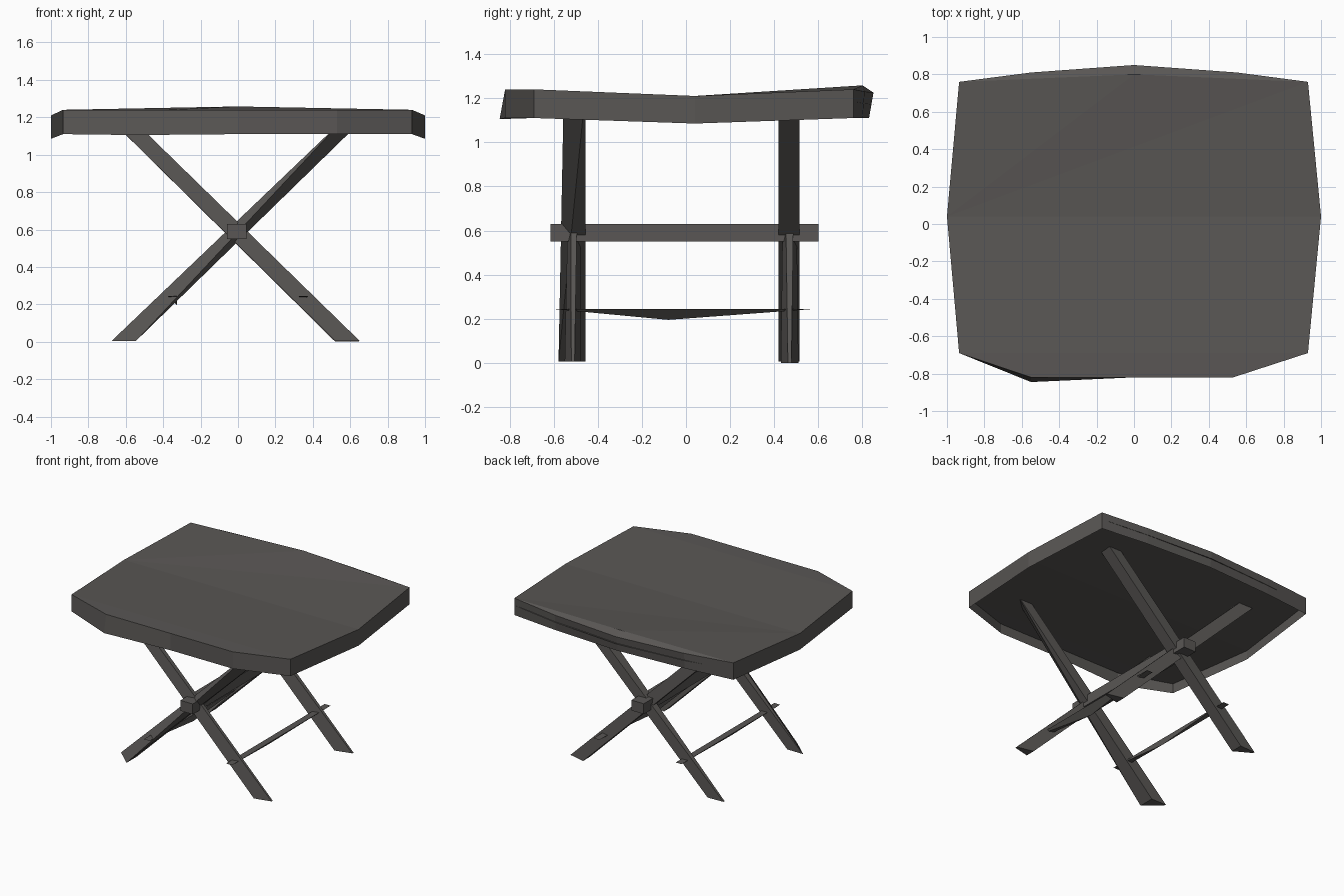
import bpy, bmesh

wood = bpy.data.materials.new("dark grey wood")
wood.diffuse_color = (0.100, 0.094, 0.089, 1)


def make(name, verts, faces):
    bm = bmesh.new()
    vs = [bm.verts.new(v) for v in verts]
    for f in faces:
        bm.faces.new([vs[i] for i in f])
    bmesh.ops.recalc_face_normals(bm, faces=bm.faces)
    me = bpy.data.meshes.new(name)
    bm.to_mesh(me)
    bm.free()
    me.materials.append(wood)
    ob = bpy.data.objects.new(name, me)
    bpy.context.collection.objects.link(ob)
    return ob


BOX = [(3, 2, 1, 0), (4, 5, 6, 7), (0, 1, 5, 4), (1, 2, 6, 5), (2, 3, 7, 6), (3, 0, 4, 7)]
# Leg with its twisted front face split along the ridge from inner foot to outer top
TWIST = [f for f in BOX if f != (0, 1, 5, 4)] + [(0, 1, 4), (1, 5, 4)]


def ring(x0, x1, y0, y1, z):
    return [(x0, y0, z), (x1, y0, z), (x1, y1, z), (x0, y1, z)]


def leg(name, foot, top, faces=BOX):
    # each end: x0, x1, front y at x0, front y at x1, back y at x1, back y at x0, z
    verts = []
    for x0, x1, a, b, c, d, z in (foot, top):
        verts += [(x0, a, z), (x1, b, z), (x1, c, z), (x0, d, z)]
    make(name, verts, faces)


# Sagging table top: counter-clockwise from the left middle
rim = [  # x, y at top, z at top, y at bottom, z at bottom
    (-1.0, 0.04, 1.21, 0.04, 1.085),
    (-0.935, -0.69, 1.24, -0.69, 1.11),
    (-0.55, -0.82, 1.24, -0.845, 1.105),
    (0.0, -0.82, 1.24, -0.82, 1.11),
    (0.53, -0.82, 1.24, -0.82, 1.11),
    (0.93, -0.69, 1.24, -0.69, 1.11),
    (1.0, 0.04, 1.21, 0.04, 1.085),
    (0.93, 0.76, 1.24, 0.76, 1.11),
    (0.55, 0.81, 1.23, 0.80, 1.11),
    (0.0, 0.85, 1.225, 0.83, 1.11),
    (-0.55, 0.81, 1.23, 0.80, 1.11),
    (-0.935, 0.76, 1.24, 0.76, 1.11),
]
n = len(rim)
verts = [(x, y, z) for x, y, z, _, _ in rim] + [(x, y, z) for x, _, _, y, z in rim]
verts.append((0.0, 0.80, 1.258))          # raised back ridge
peak = 2 * n
faces = [(i, i + n, (i + 1) % n + n, (i + 1) % n) for i in range(n)]
faces += [(1, 2, 3, 4, 5), (0, 1, 5, 6), (0, 6, 7), (0, 7, peak), (0, peak, 11)]
faces += [(peak, i, i + 1) for i in range(7, 11)]    # bevel along the back edge
make("table_top", verts, faces)

# Recessed underside board inside the rim, folded like the top
DROP = 0.055
make("underside_board", [(x, y, z - DROP) for x, y, z, _, _ in rim],
     [(5, 4, 3, 2, 1), (6, 5, 1, 0), (0, 11, 7, 6), (11, 10, 9, 8, 7)])

# Two crossed leg pairs; legs taper to triangular sections at the ends
leg("front_leg_leaning_right",
    (-0.675, -0.545, -0.46, -0.578, -0.455, -0.455, 0.005),
    (0.565, 0.67, -0.555, -0.46, -0.455, -0.455, 1.19), TWIST)
leg("back_leg_leaning_right",
    (-0.675, -0.545, 0.495, 0.42, 0.515, 0.51, 0.005),
    (0.565, 0.67, 0.42, 0.42, 0.515, 0.515, 1.19), TWIST)
leg("front_leg_leaning_left",
    (0.52, 0.65, -0.55, -0.52, -0.505, -0.475, 0.005),
    (-0.685, -0.565, -0.525, -0.525, -0.485, -0.485, 1.19))
leg("back_leg_leaning_left",
    (0.52, 0.65, 0.43, 0.462, 0.478, 0.51, 0.0),
    (-0.685, -0.565, 0.445, 0.445, 0.495, 0.495, 1.19))

# Beam through the leg crossings
make("cross_beam",
     ring(-0.06, 0.045, -0.615, 0.60, 0.55) + ring(-0.06, 0.045, -0.615, 0.60, 0.63), BOX)

# Thin stretchers between the feet, sagging underneath in the middle
for name, s in (("left_stretcher", -1), ("right_stretcher", 1)):
    xo, xi = s * 0.375, s * 0.325
    make(name,
         [(xo, -0.61, 0.245), (xi, -0.61, 0.245), (xi, 0.59, 0.245), (xo, 0.59, 0.245),
          (xi, -0.46, 0.235), (xi, -0.08, 0.195), (xi, 0.43, 0.238)],
         [(0, 1, 2, 3), (0, 4, 1), (0, 5, 4), (0, 3, 5), (3, 6, 5), (3, 2, 6),
          (1, 4, 5, 6, 2)])
